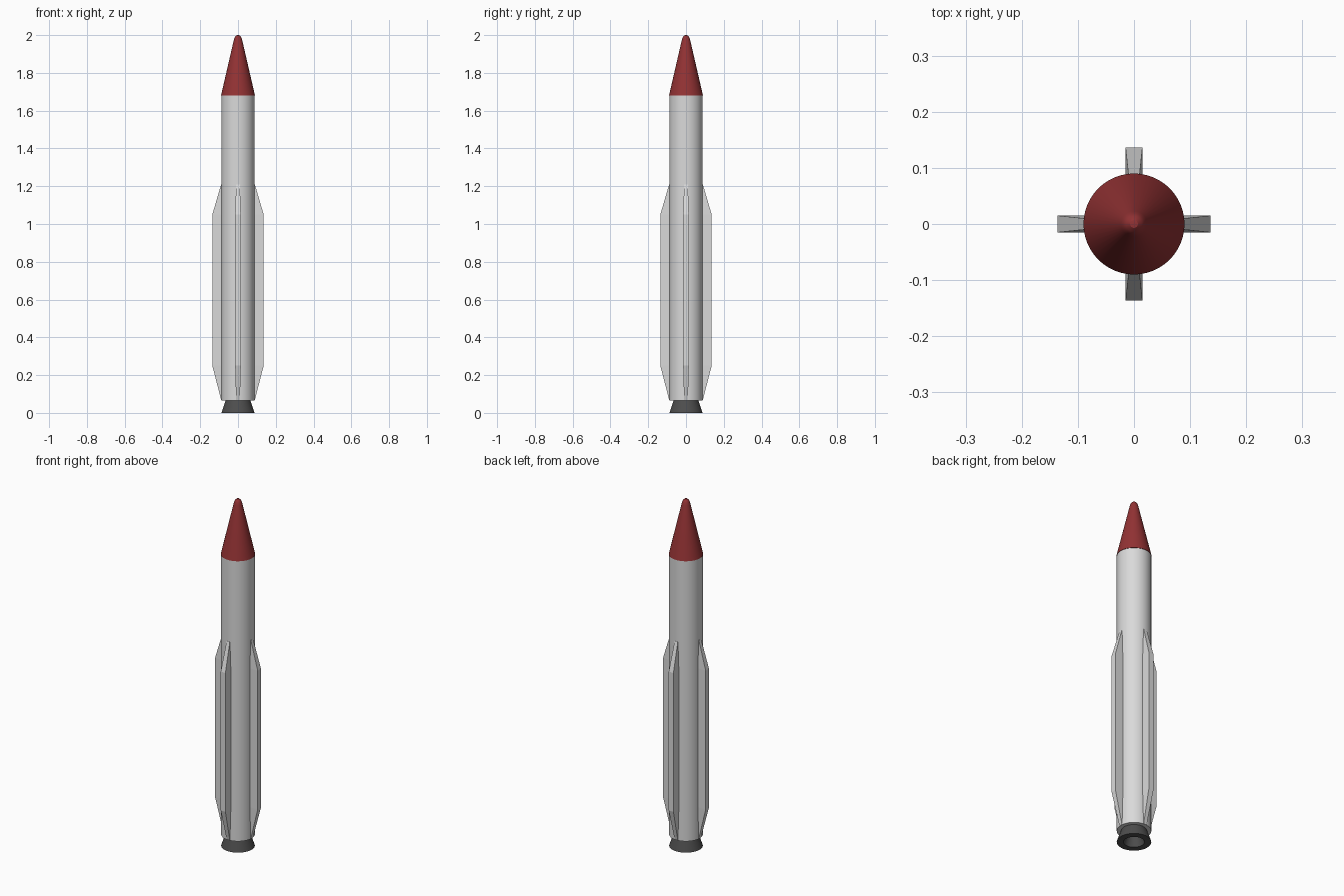
import bpy, bmesh, math
from mathutils import Matrix

if "Cube" in bpy.data.objects:
    bpy.data.objects.remove(bpy.data.objects["Cube"])


def material(name, rgb):
    m = bpy.data.materials.new(name)
    m.diffuse_color = (*rgb, 1)
    m.use_nodes = True
    m.node_tree.nodes["Principled BSDF"].inputs["Base Color"].default_value = m.diffuse_color
    return m


WHITE = material("pale grey", (0.7, 0.7, 0.7))
RED = material("dark red", (0.29, 0.032, 0.034))
DARK = material("charcoal", (0.075, 0.075, 0.075))


def finish(name, bm, mat, smooth=True):
    bmesh.ops.recalc_face_normals(bm, faces=bm.faces)
    me = bpy.data.meshes.new(name)
    bm.to_mesh(me)
    bm.free()
    me.materials.append(mat)
    ob = bpy.data.objects.new(name, me)
    bpy.context.collection.objects.link(ob)
    if smooth:
        bpy.ops.object.select_all(action='DESELECT')
        ob.select_set(True)
        bpy.context.view_layer.objects.active = ob
        bpy.ops.object.shade_smooth_by_angle(angle=math.radians(30))
    return ob


def lathe(name, profile, mat, sides=48):
    """Spin an (r, z) profile around the z axis."""
    bm = bmesh.new()
    vs = [bm.verts.new((r, 0, z)) for r, z in profile]
    es = [bm.edges.new(p) for p in zip(vs, vs[1:])]
    bmesh.ops.spin(bm, geom=vs + es, cent=(0, 0, 0), axis=(0, 0, 1),
                   angle=2 * math.pi, steps=sides)
    bmesh.ops.remove_doubles(bm, verts=bm.verts, dist=1e-5)
    return finish(name, bm, mat)


# Main tube
lathe("body", [(0, 0.065), (0.088, 0.065), (0.088, 1.68), (0, 1.68)], WHITE)

# Nose cone with a rounded tip
lathe("nose_cone", [(0, 1.68), (0.09, 1.68), (0.023, 1.97), (0.019, 1.984),
                    (0.014, 1.993), (0.007, 1.999), (0, 2.0)], RED)

# Flared engine nozzle, hollow underneath
lathe("nozzle", [(0, 0.07), (0.064, 0.07), (0.088, 0), (0.053, 0),
                 (0.038, 0.055), (0, 0.055)], DARK)

# Four long fins: (z, outer radius, half thickness) sections lofted upwards
SECTIONS = [(0.068, 0.089, 0.010), (0.25, 0.136, 0.015),
            (1.05, 0.136, 0.015), (1.21, 0.089, 0.010)]
for i, side in enumerate(("right", "back", "left", "front")):
    bm = bmesh.new()
    rings = [[bm.verts.new(p) for p in ((0.07, -t, z), (r, -t, z), (r, t, z), (0.07, t, z))]
             for z, r, t in SECTIONS]
    for a, b in zip(rings, rings[1:]):
        for k in range(4):
            n = (k + 1) % 4
            bm.faces.new((a[k], a[n], b[n], b[k]))
    bm.faces.new(rings[0])
    bm.faces.new(rings[-1])
    bm.transform(Matrix.Rotation(i * math.pi / 2, 4, 'Z'))
    finish(side + "_fin", bm, WHITE, smooth=False)
